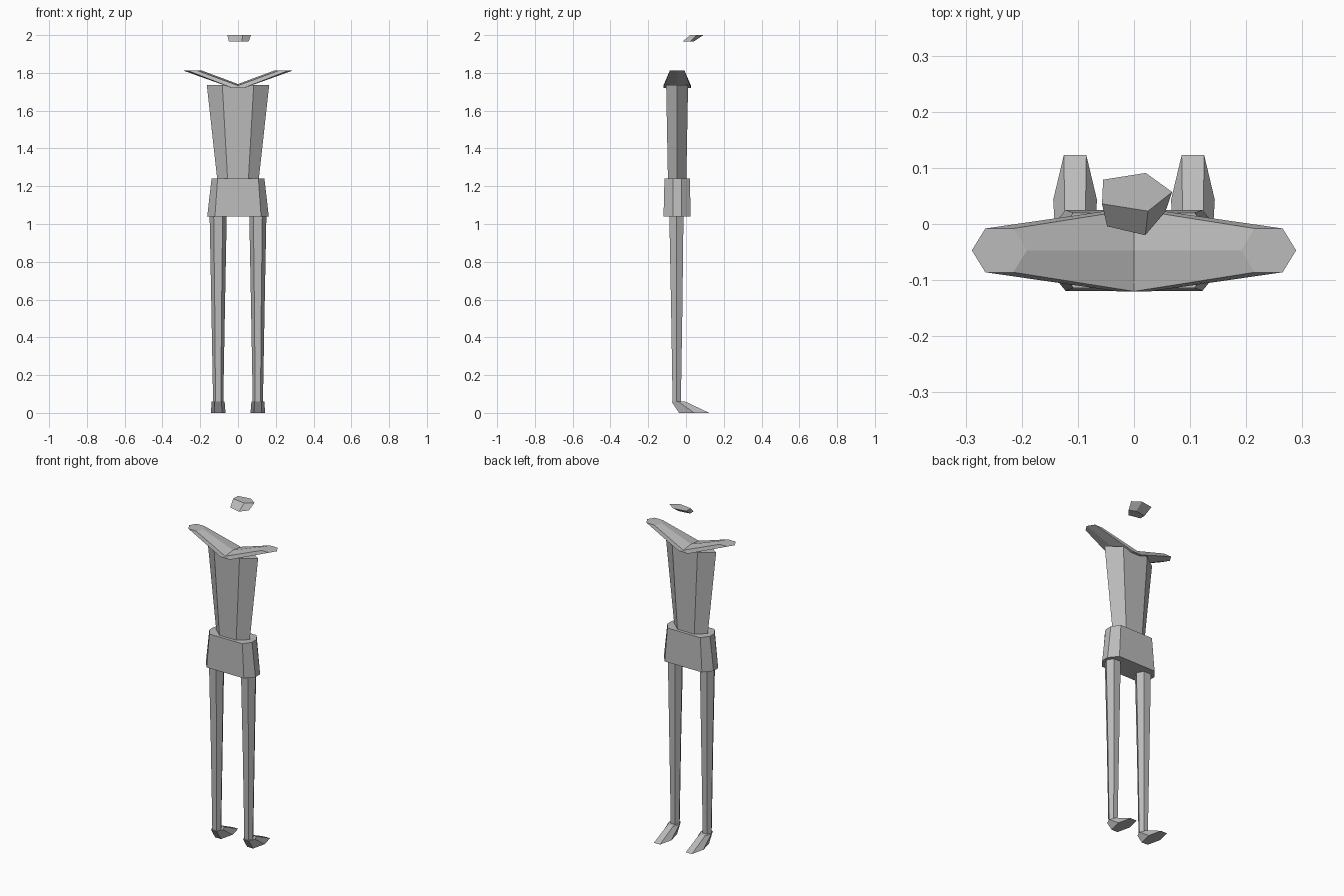
import bpy, bmesh

if "Cube" in bpy.data.objects:
    bpy.data.objects.remove(bpy.data.objects["Cube"])

grey = bpy.data.materials.new("plain_grey")
grey.diffuse_color = (0.5, 0.5, 0.5, 1)
grey.use_nodes = True
grey.node_tree.nodes["Principled BSDF"].inputs["Base Color"].default_value = grey.diffuse_color
YC = -0.047  # depth of the body's centre line


def loft(name, rings):
    """Skin a closed solid through rings that share a point count."""
    bm = bmesh.new()
    loops = [[bm.verts.new(p) for p in ring] for ring in rings]
    n = len(loops[0])
    for a, b in zip(loops, loops[1:]):
        for i in range(n):
            j = (i + 1) % n
            bm.faces.new((a[i], a[j], b[j], b[i]))
    bm.faces.new(loops[0][::-1])
    bm.faces.new(loops[-1])
    bmesh.ops.recalc_face_normals(bm, faces=bm.faces)
    mesh = bpy.data.meshes.new(name)
    bm.to_mesh(mesh)
    bm.free()
    mesh.materials.append(grey)
    obj = bpy.data.objects.new(name, mesh)
    bpy.context.collection.objects.link(obj)
    return obj


def hexagon(cx, cy, z, half_x, flat_x, half_y):
    """Horizontal hexagon with points on the x axis and flats on the y axis."""
    return [(cx + half_x, cy, z), (cx + flat_x, cy + half_y, z),
            (cx - flat_x, cy + half_y, z), (cx - half_x, cy, z),
            (cx - flat_x, cy - half_y, z), (cx + flat_x, cy - half_y, z)]


def octagon(z, half_x, flat_x, half_y, flat_y):
    quarter = [(half_x, flat_y), (flat_x, half_y)]
    pts = quarter + [(-x, y) for x, y in quarter[::-1]]
    pts += [(-x, -y) for x, y in pts]
    return [(x, YC + y, z) for x, y in pts]


# Torso and hips
loft("torso", [hexagon(0, YC, 1.2, 0.106, 0.053, 0.048),
               hexagon(0, YC, 1.735, 0.165, 0.083, 0.058)])
loft("hips", [octagon(1.04, 0.163, 0.122, 0.072, 0.022),
              octagon(1.24, 0.14, 0.108, 0.067, 0.022)])

# Legs with a knee seam, and feet pointing backwards
for side, s in (("left", -1), ("right", 1)):
    x = 0.105 * s
    loft(side + "_leg", [hexagon(x, YC - 0.002, 0.06, 0.027, 0.014, 0.022),
                         hexagon(x, YC - 0.002, 0.56, 0.036, 0.018, 0.03),
                         hexagon(x, -0.051, 1.08, 0.046, 0.024, 0.038)])
    loft(side + "_foot", [hexagon(x, 0.043, 0.0, 0.039, 0.02, 0.08),
                          hexagon(x, -0.04, 0.06, 0.034, 0.018, 0.036)])


# Raised shoulder yoke: horizontal tips joined by a narrow middle section
def middle(s):
    h = 0.073
    return [(0.032 * s, YC, 1.72), (0.03 * s, YC + h, 1.72),
            (0, YC + h, 1.733), (0, YC, 1.741),
            (0, YC - h, 1.733), (0.03 * s, YC - h, 1.72)]


def tip(s):
    return [(s * x, y, z) for x, y, z in
            hexagon(0.24, YC, 1.812, 0.049, 0.025, 0.039)]


for side, s in (("left", -1), ("right", 1)):
    loft(side + "_shoulder", [middle(s), tip(s)])
# Underside filler between both shoulders
h = 0.073
loft("shoulder_keel", [[(-0.03, y, 1.72), (0.03, y, 1.72), (0, y, 1.733)]
                       for y in (YC - h, YC + h)])

# Slanted head fragment
loft("head", [
    [(-0.048, -0.004, 1.965), (0.02, -0.02, 1.965), (0.056, 0.022, 1.965),
     (0.018, 0.04, 1.965), (-0.048, 0.03, 1.965)],
    [(-0.057, 0.036, 2.0), (0.025, 0.023, 2.0), (0.068, 0.057, 2.0),
     (0.021, 0.091, 2.0), (-0.055, 0.079, 2.0)]])
